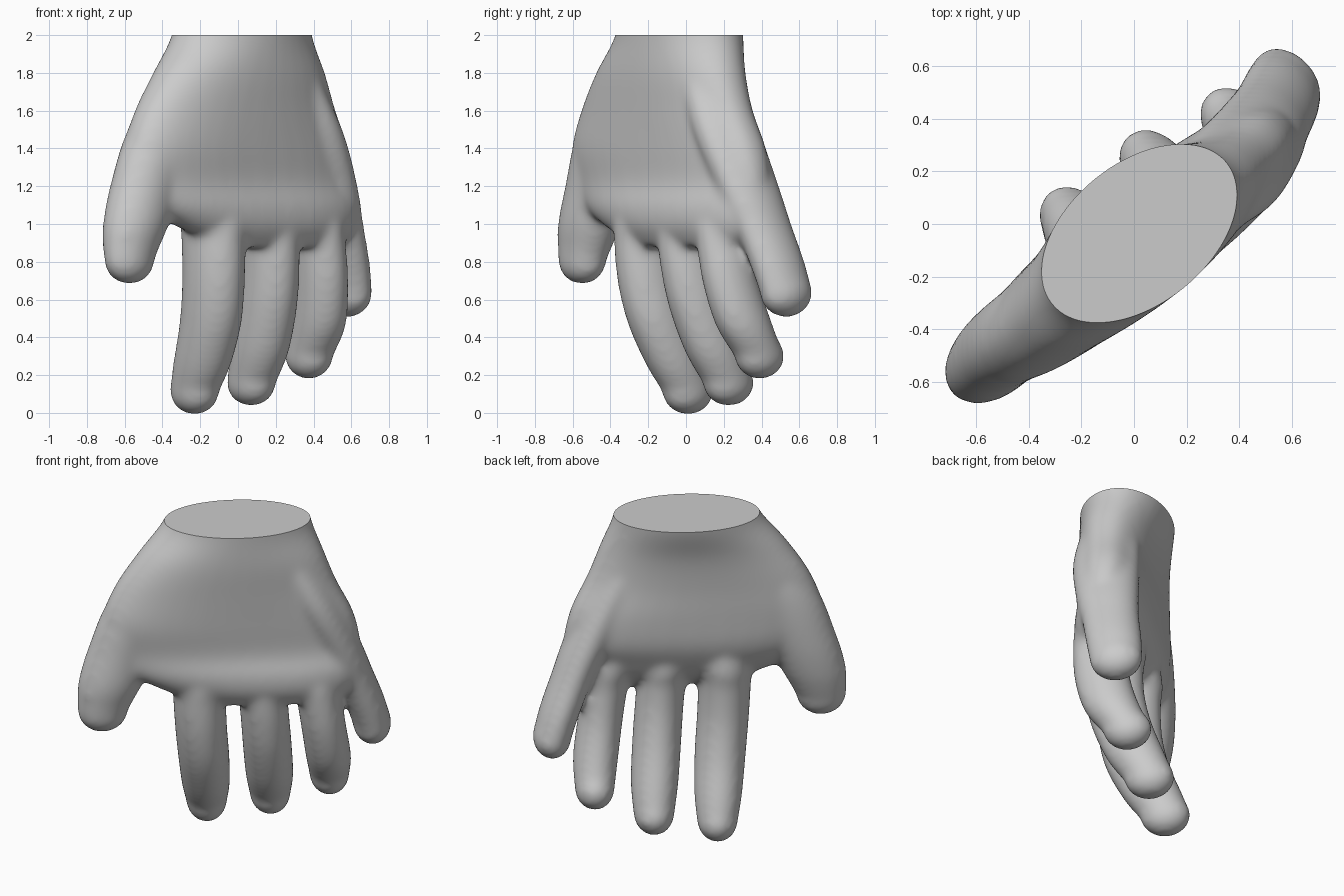
import bpy
import bmesh
from math import sin, cos, pi, radians, copysign
from mathutils import Matrix, Vector

if "Cube" in bpy.data.objects:
    bpy.data.objects.remove(bpy.data.objects["Cube"])

SEGMENTS = 40
STEPS = 6
BEND = 130      # compass angle in which the fingers curl


def spline(keys):
    """Smoothly interpolate a list of section tuples."""
    pts = [Vector(k) for k in keys]
    pts = [pts[0]] + pts + [pts[-1]]
    out = []
    for p0, p1, p2, p3 in zip(pts, pts[1:], pts[2:], pts[3:]):
        for i in range(STEPS):
            t = i / STEPS
            out.append(0.5 * (2 * p1 + (p2 - p0) * t + (2 * p0 - 5 * p1 + 4 * p2 - p3) * t ** 2
                              + (3 * p1 - p0 - 3 * p2 + p3) * t ** 3))
    return out + [pts[-1]]


def power(value, p):
    return copysign(abs(value) ** p, value)


def loft(bm, keys):
    """Closed solid through level ovals: x, y, z, half length, half width, angle, roundness."""
    rings = []
    for x, y, z, a, b, angle, p in spline(keys):
        c, s = cos(radians(angle)), sin(radians(angle))
        ring = []
        for i in range(SEGMENTS):
            t = 2 * pi * i / SEGMENTS
            u, v = a * power(cos(t), p), b * power(sin(t), p)
            ring.append(bm.verts.new((x + u * c - v * s, y + u * s + v * c, z)))
        rings.append(ring)
    for low, high in zip(rings, rings[1:]):
        for i in range(SEGMENTS):
            j = (i + 1) % SEGMENTS
            bm.faces.new((low[i], low[j], high[j], high[i]))
    bm.faces.new(rings[0][::-1])
    bm.faces.new(rings[-1])


def digit(bm, deep, wide, keys):
    """Finger from tip to root with a rounded tip; deep and wide scale its section."""
    x, y, z, r = keys[0]
    place = (Matrix.Translation((x, y, z)) @ Matrix.Rotation(radians(BEND), 4, "Z")
             @ Matrix.Diagonal((deep, wide, 1, 1)))
    bmesh.ops.create_uvsphere(bm, u_segments=32, v_segments=20, radius=r, matrix=place)
    loft(bm, [(x, y, z, r * deep, r * wide, BEND, 1) for x, y, z, r in keys])


bm = bmesh.new()

# Palm, running up past the wrist cut
loft(bm, [
    (0.24, -0.01, 0.88, 0.40, 0.07, 39, 0.9),
    (0.15, -0.04, 0.98, 0.57, 0.155, 38, 0.9),
    (0.07, -0.07, 1.09, 0.69, 0.19, 38, 0.85),
    (0.015, -0.07, 1.22, 0.74, 0.2, 39, 0.8),
    (-0.01, -0.09, 1.4, 0.73, 0.212, 39.5, 0.78),
    (-0.015, -0.10, 1.6, 0.645, 0.222, 38.8, 0.85),
    (0.005, -0.08, 1.8, 0.54, 0.24, 38.6, 0.9),
    (0.02, -0.035, 2.0, 0.427, 0.268, 39, 1),
    (0.03, -0.02, 2.2, 0.39, 0.28, 39, 1),
])

# Thumb and four fingers
digit(bm, 0.88, 1.13, [(-0.575, -0.55, 0.81, 0.13), (-0.565, -0.535, 0.88, 0.146),
                       (-0.54, -0.51, 1.0, 0.17), (-0.49, -0.46, 1.2, 0.182),
                       (-0.39, -0.385, 1.5, 0.188), (-0.24, -0.25, 1.85, 0.14)])
digit(bm, 1.18, 0.95, [(-0.23, 0.01, 0.115, 0.125), (-0.19, -0.055, 0.26, 0.147),
                       (-0.145, -0.14, 0.48, 0.157), (-0.13, -0.19, 0.7, 0.159),
                       (-0.13, -0.205, 0.92, 0.162), (-0.13, -0.195, 1.05, 0.165),
                       (-0.12, -0.16, 1.3, 0.11)])
digit(bm, 1.18, 0.95, [(0.07, 0.225, 0.16, 0.125), (0.115, 0.155, 0.32, 0.146),
                       (0.155, 0.075, 0.55, 0.15), (0.17, 0.03, 0.75, 0.149),
                       (0.165, 0.01, 0.93, 0.15), (0.15, 0.01, 1.05, 0.153),
                       (0.11, 0.0, 1.3, 0.1)])
digit(bm, 1.18, 0.95, [(0.375, 0.39, 0.3, 0.122), (0.425, 0.31, 0.46, 0.139),
                       (0.44, 0.24, 0.68, 0.138), (0.425, 0.205, 0.9, 0.138),
                       (0.395, 0.195, 1.04, 0.14), (0.32, 0.18, 1.3, 0.1)])
digit(bm, 1.2, 0.87, [(0.58, 0.53, 0.635, 0.13), (0.557, 0.48, 0.8, 0.138), (0.52, 0.405, 1.0, 0.142),
                      (0.475, 0.325, 1.2, 0.156), (0.385, 0.21, 1.5, 0.165), (0.25, 0.1, 1.85, 0.14)])

mesh = bpy.data.meshes.new("hand")
bm.to_mesh(mesh)
bm.free()
hand = bpy.data.objects.new("hand", mesh)
bpy.context.collection.objects.link(hand)

# Fuse the parts into one skin and soften the joints
fuse = hand.modifiers.new("fuse", "REMESH")
fuse.mode = "VOXEL"
fuse.voxel_size = 0.017
soften = hand.modifiers.new("soften", "SMOOTH")
soften.factor = 0.5
soften.iterations = 26
graph = bpy.context.evaluated_depsgraph_get()
skin = bpy.data.meshes.new_from_object(hand.evaluated_get(graph))
hand.modifiers.clear()
hand.data = skin

# Cut the wrist flat and cap it
bm = bmesh.new()
bm.from_mesh(skin)
bmesh.ops.bisect_plane(bm, geom=bm.verts[:] + bm.edges[:] + bm.faces[:],
                       plane_co=(0, 0, 2), plane_no=(0, 0, 1), clear_outer=True)
bmesh.ops.holes_fill(bm, edges=[e for e in bm.edges if e.is_boundary], sides=0)
bmesh.ops.recalc_face_normals(bm, faces=bm.faces[:])
bm.to_mesh(skin)
bm.free()

# Plain grey finish
grey = bpy.data.materials.new("grey")
grey.use_nodes = True
colour = (0.6, 0.6, 0.6, 1)
grey.diffuse_color = colour
grey.node_tree.nodes["Principled BSDF"].inputs["Base Color"].default_value = colour
skin.materials.clear()
skin.materials.append(grey)

bpy.ops.object.select_all(action="DESELECT")
hand.select_set(True)
bpy.context.view_layer.objects.active = hand
bpy.ops.object.shade_smooth_by_angle(angle=radians(50))
